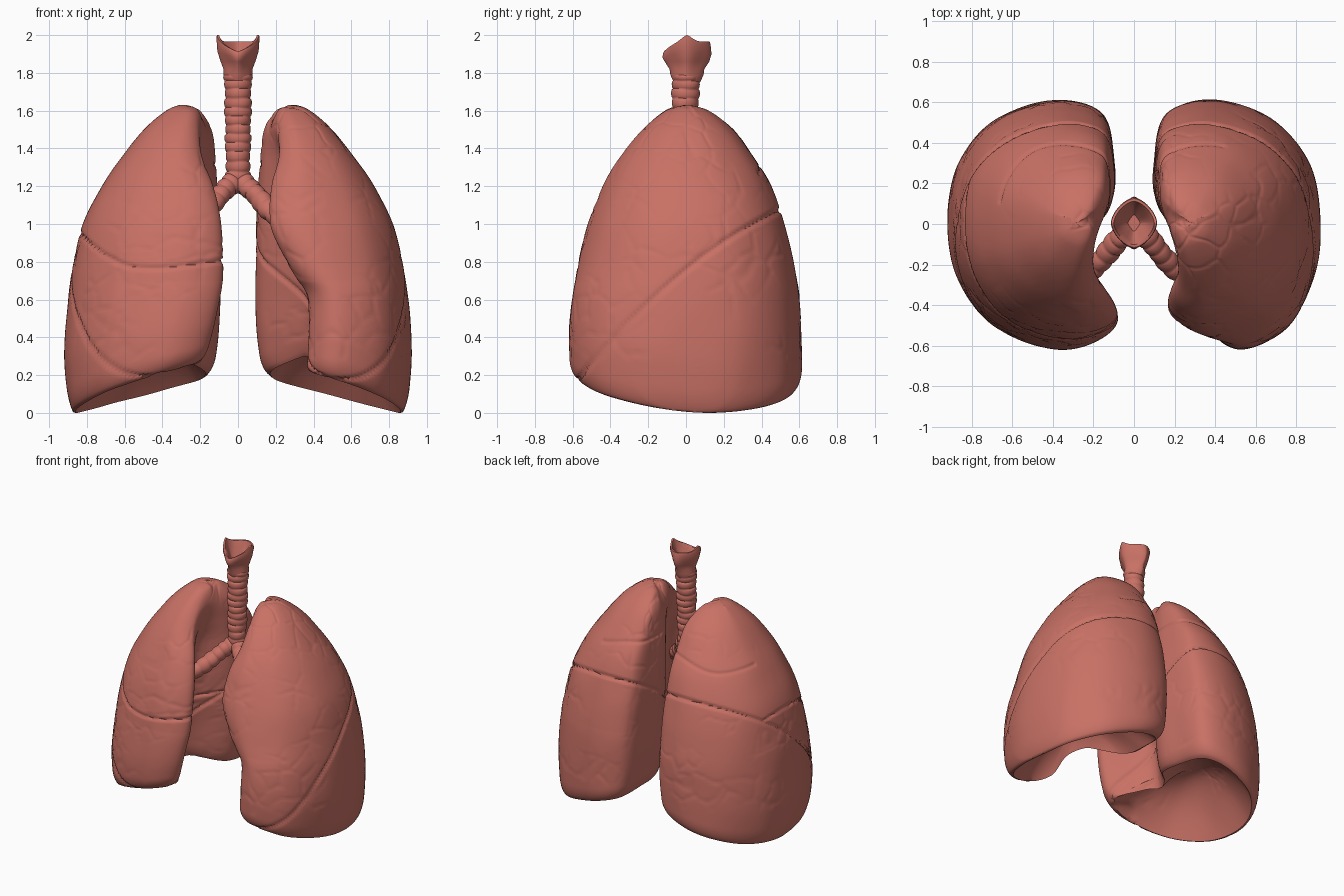
import bpy, bmesh, math
from mathutils import Vector, noise

old = bpy.data.objects.get("Cube")
if old:
    bpy.data.objects.remove(old)

tissue = bpy.data.materials.new("tissue_pink")
tissue.use_nodes = True
colour = (0.58, 0.165, 0.13, 1)
tissue.diffuse_color = colour
bsdf = tissue.node_tree.nodes["Principled BSDF"]
bsdf.inputs["Base Color"].default_value = colour
bsdf.inputs["Roughness"].default_value = 0.6


def spline(points, t, closed=False):
    """Catmull-Rom point at t (0 to 1) through a list of vectors."""
    n = len(points)
    spans = n if closed else n - 1
    i = min(int(t * spans), spans - 1)
    f = t * spans - i

    def at(k):
        return points[k % n] if closed else points[max(0, min(n - 1, k))]
    a, b, c, d = at(i - 1), at(i), at(i + 1), at(i + 2)
    return b + (c - a) * (f / 2) + (a * 2 - b * 5 + c * 4 - d) * (f * f / 2) \
        + (b * 3 - a - c * 3 + d) * (f ** 3 / 2)


def loft(rings):
    """Skin a list of equally long closed rings and cap both ends."""
    bm = bmesh.new()
    rows = [[bm.verts.new(p) for p in ring] for ring in rings]
    n = len(rows[0])
    for a, b in zip(rows, rows[1:]):
        for i in range(n):
            j = (i + 1) % n
            bm.faces.new((a[i], a[j], b[j], b[i]))
    bm.faces.new(rows[0])
    bm.faces.new(rows[-1])
    bmesh.ops.recalc_face_normals(bm, faces=bm.faces)
    bm.normal_update()
    return bm


def finish(name, bm, angle=60):
    mesh = bpy.data.meshes.new(name)
    bm.to_mesh(mesh)
    bm.free()
    obj = bpy.data.objects.new(name, mesh)
    bpy.context.collection.objects.link(obj)
    mesh.materials.append(tissue)
    bpy.ops.object.select_all(action='DESELECT')
    obj.select_set(True)
    bpy.context.view_layer.objects.active = obj
    bpy.ops.object.shade_smooth_by_angle(angle=math.radians(angle))


# Lung levels: height, front, back, outer side, inner back,
# then hollow and front edge of the left lung, and of the right lung
LEVELS = [Vector(row) for row in (
    (1.63, -.02, .02, .31, .27, .27, .28, .27, .28),
    (1.60, -.11, .12, .38, .20, .21, .235, .21, .235),
    (1.5, -.23, .25, .50, .14, .19, .23, .19, .22),
    (1.35, -.35, .36, .62, .12, .23, .22, .22, .19),
    (1.2, -.44, .45, .72, .11, .27, .18, .26, .13),
    (1.0, -.52, .52, .82, .10, .30, .17, .28, .09),
    (.8, -.57, .57, .87, .10, .33, .26, .30, .08),
    (.6, -.60, .60, .90, .1, .36, .37, .33, .09),
    (.3, -.62, .61, .92, .11, .38, .38, .36, .13),
    (0, -.61, .61, .89, .14, .40, .36, .38, .18))]


def rim_height(x, y):
    """The rim drops to the outer side and back, and rises below the hollow."""
    slope = .01 + .22 * max(0, min(1, (.87 - x) / .7)) ** .75 - .08 * y
    arch = max(0, min(1, (.6 - x) / .25)) * math.exp(-((y + .17) / .2) ** 2)
    return slope + .14 * arch


def section(front, back, outer, inner, hollow, edge):
    def across(f, start=edge):
        return start + f * (outer - start)
    return [Vector(p) for p in (
        (edge, front * .8), (across(.27), front), (across(.7), front * .82),
        (across(.94), front * .42), (outer, .03), (across(.93, inner), back * .5),
        (across(.7, inner), back * .85), (across(.35, inner), back),
        (across(.07, inner), back * .9), (inner, back * .55),
        (inner + .02, back * .15), (hollow, front * .32))]


def groove(distance, width, depth):
    return depth * math.exp(-(distance / width) ** 2)


def surface_cut(p, right):
    """Depth of fissures and faint surface veins at a point."""
    x, y, z = abs(p.x), p.y, p.z
    oblique = .76 + .8 * y - .35 * y * y
    cut = groove((z - oblique) * .78, .009, .016)
    if right and z > oblique:
        level = .77 + 1.6 * max(0, x - .5) ** 2 + .12 * max(0, .4 - x)
        cut = max(cut, groove(z - level, .009, .014))
    if y > .1 and (right or x < .45):
        cut = max(cut, groove(z - 1.29 - .03 * math.sin(x * 9), .01, .008))
    near = noise.voronoi(p * 6 + noise.noise_vector(p * 8) * .2)[0]
    mask = max(0, min(1, noise.noise(p * 3) * 3 + .2))
    if z > .3:
        cut += mask * groove(near[1] - near[0], .07, .004)
    return cut + .004 * noise.noise(p * 4.5)


def build_lung(name, right):
    sign = -1 if right else 1
    around, down, under = 200, 150, 24
    rings = []
    for r in range(down + 1):
        z, front, back, outer, inner, *edges = spline(LEVELS, r / down)
        hollow, edge = edges[2:] if right else edges[:2]
        outline = section(front, back, outer, inner, hollow, edge)
        tuck = max(0, 1 - z / .14)
        inset = 1 - .09 * (1 - math.sqrt(max(0, 1 - tuck ** 2)))
        centre = Vector((.55, 0))
        ring = []
        for i in range(around):
            p = centre + (spline(outline, i / around, True) - centre) * inset
            ring.append(Vector((sign * p.x, p.y,
                                z + rim_height(p.x, p.y) * max(0, 1 - z / .7))))
        rings.append(ring)
    # Hollow underside
    rim, peak = rings[-1], Vector((sign * .53, 0, .42))
    for r in range(1, under):
        k = 1 - r / under
        rise = 1 - k ** 2.2
        rings.append([Vector((peak.x + (p.x - peak.x) * k, p.y * k,
                              p.z + (peak.z - p.z) * rise)) for p in rim])
    bm = loft(rings)
    moves = [(v, v.normal * surface_cut(v.co, right)) for v in bm.verts]
    for v, move in moves:
        v.co -= move
    lowest = min(v.co.z for v in bm.verts)
    for v in bm.verts:
        v.co.z -= lowest * max(0, 1 - v.co.z)
    finish(name, bm)


def ringed_tube(name, path, radii, ridges):
    """Tube along a path with rounded cartilage ridges."""
    path = [Vector(p) for p in path]
    steps, sides = ridges * 8, 36
    rings = []
    for s in range(steps + 1):
        t = s / steps
        centre = spline(path, t)
        tangent = (spline(path, min(1, t + .01)) - spline(path, max(0, t - .01))).normalized()
        u = tangent.cross(Vector((0, 1, 0))).normalized()
        w = tangent.cross(u)
        radius = radii[0] + (radii[1] - radii[0]) * t
        radius += .007 * (abs(math.sin(math.pi * ridges * t)) ** .6 - .6)
        ring = []
        for i in range(sides):
            a = math.tau * i / sides
            wobble = 1 + .05 * math.sin(a * 2 + s // 8 * 1.7)
            ring.append(centre + (u * math.cos(a) + w * math.sin(a)) * radius * wobble)
        rings.append(ring)
    finish(name, loft(rings), 80)


def build_larynx():
    """Open, flared cartilage with a diamond outline and raised side horns."""
    sides = 64
    # Height, half width, half depth; outside upward then inside downward
    profile = [(1.75, .068, .07), (1.79, .078, .088), (1.82, .077, .092),
               (1.86, .092, .118), (1.90, .109, .13), (1.95, .114, .125),
               (1.965, .112, .12), (1.965, .1, .107), (1.93, .088, .097),
               (1.87, .06, .068), (1.83, .03, .04)]
    rings = []
    for z, wide, deep in profile:
        ring = []
        for i in range(sides):
            a = math.tau * i / sides
            c, s = math.cos(a), math.sin(a)
            x = wide * math.copysign(abs(c) ** 1.25, c)
            y = deep * math.copysign(abs(s) ** 1.25, s)
            lift = max(0, (z - 1.86) / .105)
            rim = .035 * abs(c) ** 12 - .05 * max(0, -s) ** 3
            pinch = 1 - .12 * math.sin(a * 2) ** 2 * (1.8 < z < 1.94)
            ring.append(Vector((x * pinch, y * pinch + .005, z + lift * rim)))
        rings.append(ring)
    finish("larynx", loft(rings), 50)


build_lung("left_lung", False)
build_lung("right_lung", True)
ringed_tube("windpipe", [(0, -.01, 1.2), (0, -.01, 1.4), (0, -.005, 1.6), (0, 0, 1.79)],
            (.062, .072), 13)
for side, sign in (("left", 1), ("right", -1)):
    ringed_tube(side + "_bronchus",
                [(0, -.01, 1.24), (sign * .08, -.08, 1.17),
                 (sign * .18, -.2, 1.06), (sign * .31, -.29, .96)], (.055, .051), 9)
build_larynx()
